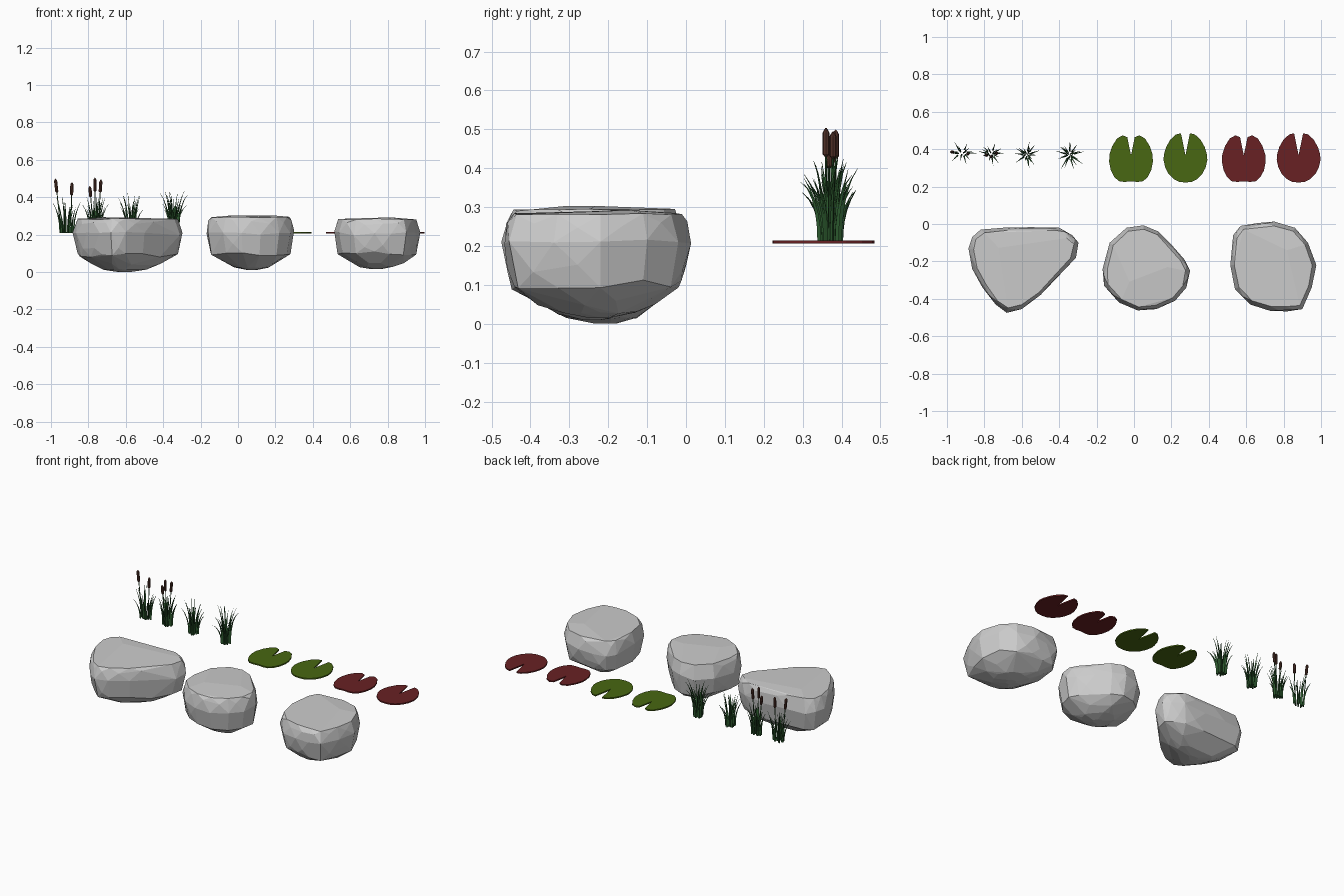
import bpy, bmesh, math, random
from mathutils import Vector

if "Cube" in bpy.data.objects:
    bpy.data.objects.remove(bpy.data.objects["Cube"])

random.seed(7)


def material(name, rgb):
    m = bpy.data.materials.new(name)
    m.diffuse_color = (*rgb, 1)
    m.use_nodes = True
    m.node_tree.nodes["Principled BSDF"].inputs["Base Color"].default_value = m.diffuse_color
    return m


STONE = material("grey stone", (0.6, 0.6, 0.6))
PAD_GREEN = material("lily green", (0.065, 0.135, 0.006))
PAD_RED = material("lily red", (0.14, 0.015, 0.017))
REED = material("reed green", (0.025, 0.10, 0.027))
BROWN = material("cattail brown", (0.085, 0.032, 0.022))


def finish(bm, name, mat):
    bmesh.ops.recalc_face_normals(bm, faces=bm.faces)
    me = bpy.data.meshes.new(name)
    bm.to_mesh(me)
    bm.free()
    me.materials.append(mat)
    ob = bpy.data.objects.new(name, me)
    bpy.context.collection.objects.link(ob)
    return ob


# Rocks: top outline swept through a height profile, hulled into flat facets
PROFILE = [(0, .12), (.014, .40), (.045, .66), (.09, .91), (.135, .965),
           (.2, 1), (.255, .975), (.28, .91), (.29, .5)]


def rock(name, outline, z0, z1):
    pts = [Vector(p) for p in outline]
    c = sum(pts, Vector((0, 0))) / len(pts)
    n = len(pts)
    bm = bmesh.new()
    for k, (h, s) in enumerate(PROFILE):
        for i, p in enumerate(pts):
            q = p if k % 2 else p.lerp(pts[(i + 1) % n], 0.5) * 1.0
            if s == 1:
                q = p
            f = s * (1 if s == 1 else random.uniform(0.975, 1.015))
            f = min(f, 1)
            jz = random.uniform(-.012, .012) if 0.04 < h < 0.27 else random.uniform(-.003, .003)
            z = z0 + (z1 - z0) * min(max((h + jz) / .29, 0), 1)
            xy = c + (q - c) * f
            bm.verts.new((xy.x, xy.y, z))
    res = bmesh.ops.convex_hull(bm, input=bm.verts)
    loose = [v for v in bm.verts if not v.link_faces]
    bmesh.ops.delete(bm, geom=loose, context='VERTS')
    bmesh.ops.dissolve_limit(bm, angle_limit=math.radians(5), verts=bm.verts, edges=bm.edges)
    finish(bm, name, STONE)


rock("left_rock", [(-.885, -.13), (-.865, -.07), (-.82, -.03), (-.7, -.02), (-.55, -.017),
                   (-.40, -.02), (-.33, -.06), (-.297, -.10), (-.31, -.18), (-.40, -.28),
                   (-.5, -.38), (-.60, -.455), (-.68, -.475), (-.74, -.43), (-.81, -.34),
                   (-.865, -.24)], 0, .293)
rock("middle_rock", [(-.168, -.24), (-.13, -.10), (-.04, -.02), (.05, -.007), (.13, -.04),
                     (.20, -.11), (.27, -.19), (.30, -.25), (.28, -.34), (.22, -.41),
                     (.12, -.455), (.02, -.462), (-.08, -.42), (-.16, -.33)], .01, .303)
rock("right_rock", [(.515, -.22), (.53, -.06), (.57, -.01), (.66, .005), (.75, .013),
                    (.86, -.02), (.93, -.10), (.975, -.22), (.95, -.34), (.90, -.455),
                    (.82, -.467), (.73, -.465), (.62, -.43), (.54, -.35)], .015, .292)


# Lily pads: mirrored half outline with a notch, given a small thickness
PAD_A = [(.02, .112), (.045, .122), (.075, .105), (.1, .065), (.115, .02), (.117, -.02),
         (.108, -.065), (.09, -.1), (.065, -.123), (.035, -.127), (0, -.124)]
PAD_B = [(.024, .133), (.05, .127), (.08, .1), (.103, .06), (.115, .02), (.117, -.01),
         (.108, -.05), (.09, -.085), (.062, -.112), (.033, -.127), (0, -.13)]


def pad(name, cx, half, mat):
    loop = [(0, .015)] + half + [(-x, y) for x, y in reversed(half[:-1])]
    bm = bmesh.new()
    face = bm.faces.new([bm.verts.new((cx + x, .352 + y, .206)) for x, y in loop])
    ext = bmesh.ops.extrude_face_region(bm, geom=[face])
    top = [v for v in ext["geom"] if isinstance(v, bmesh.types.BMVert)]
    bmesh.ops.translate(bm, verts=top, vec=(0, 0, .008))
    finish(bm, name, mat)


pad("green_lily_pad_1", -.016, PAD_A, PAD_GREEN)
pad("green_lily_pad_2", .275, PAD_B, PAD_GREEN)
pad("red_lily_pad_1", .587, PAD_A, PAD_RED)
pad("red_lily_pad_2", .88, PAD_B, PAD_RED)


# Tapered tube through points, used for blades, stems and seed heads
def tube(bm, pts, radii, sides, turn=0.0):
    rings = []
    for p, r in zip(pts, radii):
        rings.append([bm.verts.new((p[0] + r * math.cos(turn + a * math.tau / sides),
                                    p[1] + r * math.sin(turn + a * math.tau / sides), p[2]))
                      for a in range(sides)])
    for lo, hi in zip(rings, rings[1:]):
        for i in range(sides):
            j = (i + 1) % sides
            bm.faces.new((lo[i], lo[j], hi[j], hi[i]))
    bm.faces.new(rings[0][::-1])
    bm.faces.new(rings[-1])


GROUND = .208


def clump(name, cx, cy, rx, ry, count, height, lean, droop):
    bm = bmesh.new()
    for k in range(count):
        a = k * 2.4 + random.uniform(-.3, .3)
        rad = math.sqrt((k + .5) / count)
        bx, by = cx + rx * rad * math.cos(a), cy + ry * rad * math.sin(a)
        h = height * random.uniform(.6, 1) * (1.05 - .2 * rad)
        out = lean * (.25 + .75 * rad) * random.uniform(.6, 1.1)
        bend = droop * rad * random.uniform(.3, 1)
        pts, radii = [], []
        for s in range(6):
            t = s / 5
            pts.append((bx + out * t ** 2.2 * math.cos(a), by + out * t ** 2.2 * math.sin(a),
                        GROUND + h * (t * (1 + bend * .4) - bend * .5 * t ** 4)))
            radii.append(.0052 * (1 - t ** 1.6) + .0006)
        tube(bm, pts, radii, 3, a)
    finish(bm, name, REED)


clump("reed_clump_1", -.918, .38, .04, .022, 15, .215, .045, .1)
clump("reed_clump_2", -.762, .375, .03, .026, 18, .215, .045, .2)
clump("reed_clump_3", -.572, .37, .027, .027, 24, .23, .05, .3)
clump("reed_clump_4", -.345, .37, .028, .028, 24, .25, .062, .5)


# Cattails: (base x, top x, y, head bottom z, head top z)
CATTAILS = [(-.945, -.976, .385, .425, .495), (-.895, -.888, .375, .41, .475),
            (-.772, -.792, .368, .40, .455), (-.763, -.765, .36, .43, .50),
            (-.75, -.733, .378, .425, .49)]
for i, (x0, x1, y, zb, zt) in enumerate(CATTAILS, 1):
    def at(z):
        return (x0 + (x1 - x0) * (z - GROUND) / (zt - GROUND), y, z)
    bm = bmesh.new()
    tube(bm, [at(GROUND), at(zb + .005)], [.0035, .0025], 5)
    finish(bm, f"cattail_stem_{i}", REED)
    bm = bmesh.new()
    tube(bm, [at(zb), at(zb + .006), at(zt - .008), at(zt - .001), at(zt + .004)],
         [.004, .0085, .0085, .005, .001], 8)
    finish(bm, f"cattail_head_{i}", BROWN)
